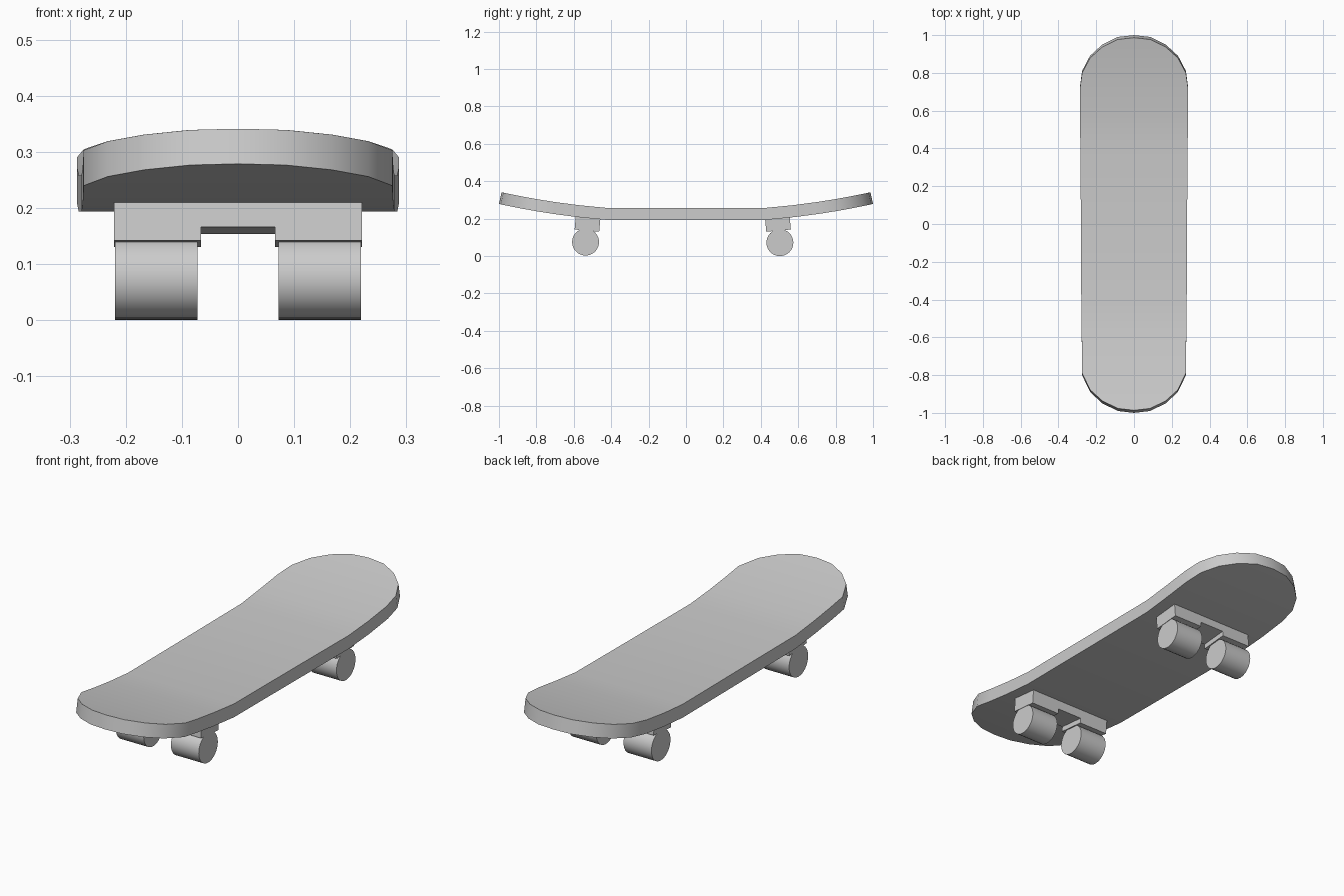
import bpy, bmesh, math

if "Cube" in bpy.data.objects:
    bpy.data.objects.remove(bpy.data.objects["Cube"])

# Deck outline as (y, half width), front to back
OUTLINE = [(-1.0, 0.0), (-0.99, 0.085), (-0.95, 0.167), (-0.89, 0.232), (-0.8, 0.275),
           (-0.7, 0.276), (-0.58, 0.277), (-0.43, 0.279), (0.0, 0.281), (0.43, 0.284),
           (0.58, 0.287), (0.72, 0.287), (0.81, 0.275), (0.89, 0.233), (0.95, 0.168),
           (0.99, 0.087), (1.0, 0.0)]
THICK, BASE, FLAT = 0.064, 0.194, 0.43


def add_object(name, bm, smooth=False):
    bmesh.ops.recalc_face_normals(bm, faces=bm.faces)
    me = bpy.data.meshes.new(name)
    bm.to_mesh(me)
    bm.free()
    ob = bpy.data.objects.new(name, me)
    bpy.context.collection.objects.link(ob)
    if smooth:
        bpy.ops.object.select_all(action='DESELECT')
        ob.select_set(True)
        bpy.context.view_layer.objects.active = ob
        bpy.ops.object.shade_smooth_by_angle(angle=math.radians(30))
    return ob


# Deck: flat middle, both ends curving up, thickness square to the curve
def build_deck():
    bm = bmesh.new()
    rows = []
    for y, w in OUTLINE:
        t = max(0.0, abs(y) - FLAT)
        z = BASE + 0.078 * t + 0.124 * t * t
        slope = (0.078 + 0.248 * t) * (1 if y > 0 else -1) if t > 0 else 0.0
        n = math.hypot(1, slope)
        top = (y - THICK * slope / n, z + THICK / n)
        sides = (-w, w) if w else (0.0,)
        rows.append([[bm.verts.new((x, *p)) for x in sides] for p in ((y, z), top)])
    for a, b in zip(rows, rows[1:]):
        for k in (0, 1):
            bm.faces.new(a[k] + b[k][::-1])
        for s in (0, -1):
            bm.faces.new((a[0][s], b[0][s], b[1][s], a[1][s]))
    return add_object("deck", bm, True)


# Truck: tilted block with a shallow notch between the wheels
def build_truck(name, y, tilt, z_mid):
    profile = [(-0.221, 0.036), (0.221, 0.036), (0.221, -0.032), (0.066, -0.032),
               (0.066, -0.008), (-0.066, -0.008), (-0.066, -0.032), (-0.221, -0.032)]
    bm = bmesh.new()
    face = bm.faces.new([bm.verts.new((x, -0.066, z)) for x, z in profile])
    ext = bmesh.ops.extrude_face_region(bm, geom=[face])
    moved = [v for v in ext["geom"] if isinstance(v, bmesh.types.BMVert)]
    bmesh.ops.translate(bm, verts=moved, vec=(0, 0.132, 0))
    ob = add_object(name, bm)
    ob.location = (0, y, z_mid)
    ob.rotation_euler.x = tilt


# Wheel: plain cylinder along x
def build_wheel(name, x, y, z):
    bpy.ops.mesh.primitive_cylinder_add(vertices=32, radius=0.072, depth=0.147,
                                        location=(x, y, z), rotation=(0, math.pi / 2, 0))
    ob = bpy.context.object
    ob.name = name
    bpy.ops.object.shade_smooth_by_angle(angle=math.radians(30))


build_deck()
for end, truck_y, wheel_y, wheel_z, tilt in (("front", -0.527, -0.537, 0.075, -0.09),
                                             ("rear", 0.492, 0.502, 0.072, 0.09)):
    build_truck(end + "_truck", truck_y, tilt, 0.168)
    for side, sx in (("left", -1), ("right", 1)):
        build_wheel(f"{end}_{side}_wheel", sx * 0.1455, wheel_y, wheel_z)
